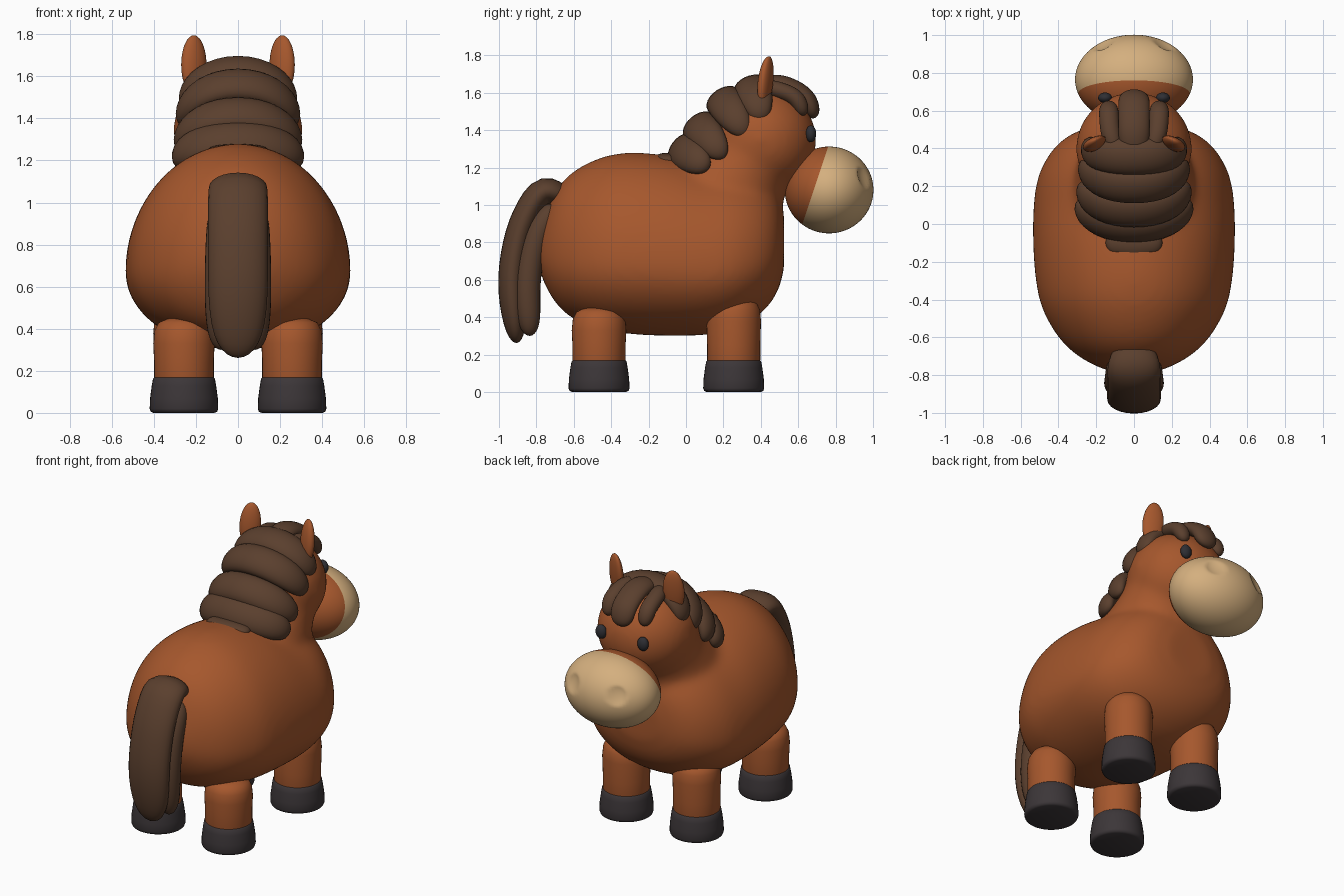
import bpy, bmesh, math
from mathutils import Vector

if "Cube" in bpy.data.objects:
    bpy.data.objects.remove(bpy.data.objects["Cube"], do_unlink=True)


def material(name, rgb):
    m = bpy.data.materials.new(name)
    m.use_nodes = True
    m.diffuse_color = (*rgb, 1)
    m.node_tree.nodes["Principled BSDF"].inputs["Base Color"].default_value = (*rgb, 1)
    return m


CHESTNUT = material("chestnut", (0.38, 0.096, 0.026))
BROWN = material("dark brown", (0.103, 0.050, 0.027))
CREAM = material("cream", (0.66, 0.43, 0.21))
HOOF = material("charcoal", (0.045, 0.037, 0.040))
BLACK = material("eye black", (0.028, 0.028, 0.034))
X = Vector((1, 0, 0))


def finish(name, bm, *mats):
    bmesh.ops.recalc_face_normals(bm, faces=bm.faces)
    for f in bm.faces:
        f.smooth = True
    me = bpy.data.meshes.new(name)
    bm.to_mesh(me)
    bm.free()
    for m in mats:
        me.materials.append(m)
    ob = bpy.data.objects.new(name, me)
    bpy.context.collection.objects.link(ob)
    return ob


def loft(bm, rings):
    """Skin a list of point rings and cap both ends."""
    loops = [[bm.verts.new(p) for p in r] for r in rings]
    n = len(loops[0])
    for a, b in zip(loops, loops[1:]):
        for i in range(n):
            bm.faces.new((a[i], a[(i + 1) % n], b[(i + 1) % n], b[i]))
    bm.faces.new(loops[0])
    bm.faces.new(loops[-1])


def ellipse(c, u, v, n=32):
    return [c + u * math.cos(k * math.tau / n) + v * math.sin(k * math.tau / n) for k in range(n)]


def path_point(pts, t):
    """Smooth curve through the points, t from 0 to 1."""
    s = min(t * (len(pts) - 1), len(pts) - 1.0001)
    i = int(s)
    f = s - i
    b, c = pts[i], pts[i + 1]
    a = pts[i - 1] if i else b * 2 - c
    d = pts[i + 2] if i + 2 < len(pts) else c * 2 - b
    return 0.5 * (2 * b + (c - a) * f + (2 * a - 5 * b + 4 * c - d) * f ** 2
                  + (3 * b - a - 3 * c + d) * f ** 3)


def lock(name, pts, axis, wide, thick, power, mat=BROWN, n=28):
    """A round-ended lock of hair swept along a path."""
    pts = [Vector(p) for p in pts]
    rings = []
    for i in range(n + 1):
        t = (1 - math.cos(math.pi * i / n)) / 2
        tangent = path_point(pts, min(t + .01, 1)) - path_point(pts, max(t - .01, 0))
        normal = tangent.cross(axis).normalized()
        r = math.sqrt(max(1 - abs(2 * t - 1) ** power, 0.0004))
        rings.append(ellipse(path_point(pts, t), axis * wide * r, normal * thick * r, 24))
    bm = bmesh.new()
    loft(bm, rings)
    return finish(name, bm, mat)


def ball(bm, centre, size, u=32, v=20):
    new = bmesh.ops.create_uvsphere(bm, u_segments=u, v_segments=v, radius=1)["verts"]
    bmesh.ops.scale(bm, vec=size, verts=new)
    bmesh.ops.translate(bm, vec=centre, verts=new)
    return new


# Body, neck and head fused into one soft skin
bm = bmesh.new()
trunk = [Vector(row) for row in (
    (-.79, .70, .79, .05), (-.77, .61, .90, .16), (-.70, .48, 1.07, .295),
    (-.6, .39, 1.18, .40), (-.45, .335, 1.255, .485), (-.3, .31, 1.28, .52),
    (-.1, .3, 1.265, .535), (.1, .305, 1.22, .532), (.25, .335, 1.2, .508),
    (.36, .39, 1.17, .455), (.44, .46, 1.12, .385), (.495, .55, 1.05, .29),
    (.525, .66, .95, .16))]
rings = []
for i in range(49):
    y, low, high, w = path_point(trunk, i / 48)
    mid = low + .39 * (high - low)
    ring = ellipse(Vector((0, y, 0)), X * w, Vector((0, 0, 1)), 64)
    for p in ring:
        p.z = mid + p.z * ((high - mid) if p.z > 0 else (mid - low))
    rings.append(ring)
loft(bm, rings)
slope = Vector((0, .86, -.5))
loft(bm, [ellipse(Vector((0, y, z)), X * w, slope * r, 48) for y, z, w, r in
          [(.12, .9, .34, .35), (.21, 1.07, .325, .32), (.3, 1.19, .295, .27), (.36, 1.29, .285, .25)]])
ball(bm, (0, .4, 1.345), (.308, .298, .29), 48, 32)
body = finish("body", bm, CHESTNUT)
remesh = body.modifiers.new("fuse", "REMESH")
remesh.mode = "VOXEL"
remesh.voxel_size = .018
remesh.use_smooth_shade = True
soft = body.modifiers.new("soften", "SMOOTH")
soft.factor = .5
soft.iterations = 30

# Muzzle with dented nostrils and a slanted colour border
bm = bmesh.new()
ball(bm, (0, .765, 1.08), (.312, .237, .232), 96, 64)
for v in bm.verts:
    for side in (-1, 1):
        dist = (v.co - Vector((side * .16, .955, 1.145))).length
        if dist < .065:
            v.co.y -= .022 * (1 - (dist / .065) ** 2)
border, facing = Vector((0, .63, .92)), Vector((0, .949, -.316))
bmesh.ops.bisect_plane(bm, geom=bm.verts[:] + bm.edges[:] + bm.faces[:],
                       plane_co=border, plane_no=facing)
for f in bm.faces:
    f.material_index = int((f.calc_center_median() - border).dot(facing) > 0)
finish("muzzle", bm, CHESTNUT, CREAM)

# Eyes, ears and legs
for side, label in ((1, "left"), (-1, "right")):
    bm = bmesh.new()
    ball(bm, (side * .153, .668, 1.38), (.037, .028, .045))
    finish(label + "_eye", bm, BLACK)

    bm = bmesh.new()
    for v in ball(bm, (0, 0, 0), (.06, .042, .14)):
        if v.co.y > 0:
            v.co.y *= .7
        v.co = Vector((side * (.21 + v.co.x), .43 + v.co.y + .1 * v.co.z - .35 * v.co.x,
                       1.655 + v.co.z))
    finish(label + "_ear", bm, CHESTNUT)

    for y, top, end in ((.255, .5, "front"), (-.465, .45, "rear")):
        centre = Vector((side * .257, y, 0))
        for part, mat, profile in (
                ("hoof", HOOF, [(.145, 0), (.158, .006), (.163, .02), (.161, .07),
                                (.153, .13), (.147, .163), (.14, .17)]),
                ("leg", CHESTNUT, [(.138, .15), (.142, .17), (.142, .25), (.146, top - .12),
                                   (.14, top - .06), (.12, top - .02), (.07, top)])):
            bm = bmesh.new()
            loft(bm, [ellipse(centre + Vector((0, 0, z)), X * r, Vector((0, r, 0)), 40)
                      for r, z in profile])
            finish(f"{label}_{end}_{part}", bm, mat)

# Mane: thick locks draped across the neck, each (y, z, fall angle, half width, drop)
for i, (y, z, angle, w, drop) in enumerate([
        (-.02, 1.295, 36, .285, .175), (.07, 1.42, 51, .275, .215),
        (.2, 1.56, 57, .265, .225), (.355, 1.63, 74, .25, .19)]):
    fall = Vector((0, math.cos(math.radians(angle)), -math.sin(math.radians(angle))))
    arc = [Vector((0, y, z)) + X * w * math.sin(a) + fall * drop * (1 - math.cos(a))
           for a in [math.radians(d) for d in range(-90, 91, 15)]]
    lock(f"mane_lock_{i + 1}", arc, X.cross(fall).normalized(), .1, .064, 3)
lock("mane_base", [(-.15, -.1, 1.235), (0, -.115, 1.245), (.15, -.1, 1.235)],
     Vector((0, 1, .1)).normalized(), .06, .033, 6)

# Forelock
lock("forelock_middle", [(0, .36, 1.64), (0, .51, 1.645), (0, .635, 1.58), (0, .69, 1.465)],
     X, .083, .048, 5)
for side, label in ((1, "left"), (-1, "right")):
    lock(label + "_forelock", [(side * .1, .38, 1.635), (side * .125, .49, 1.615),
                               (side * .133, .585, 1.57), (side * .133, .635, 1.48)],
         X, .052, .045, 4)

# Tail: broad outer lock over two inner ones
lock("tail", [(0, -.62, 1.03), (0, -.76, 1.07), (0, -.86, .93), (0, -.915, .74),
              (0, -.93, .54), (0, -.905, .262)], X, .142, .074, 6)
for side, label in ((1, "left"), (-1, "right")):
    lock(label + "_tail_lock", [(side * .07, -.70, 1.0), (side * .083, -.8, .82),
                                (side * .088, -.845, .58), (side * .08, -.835, .3)],
         X, .07, .068, 6)
